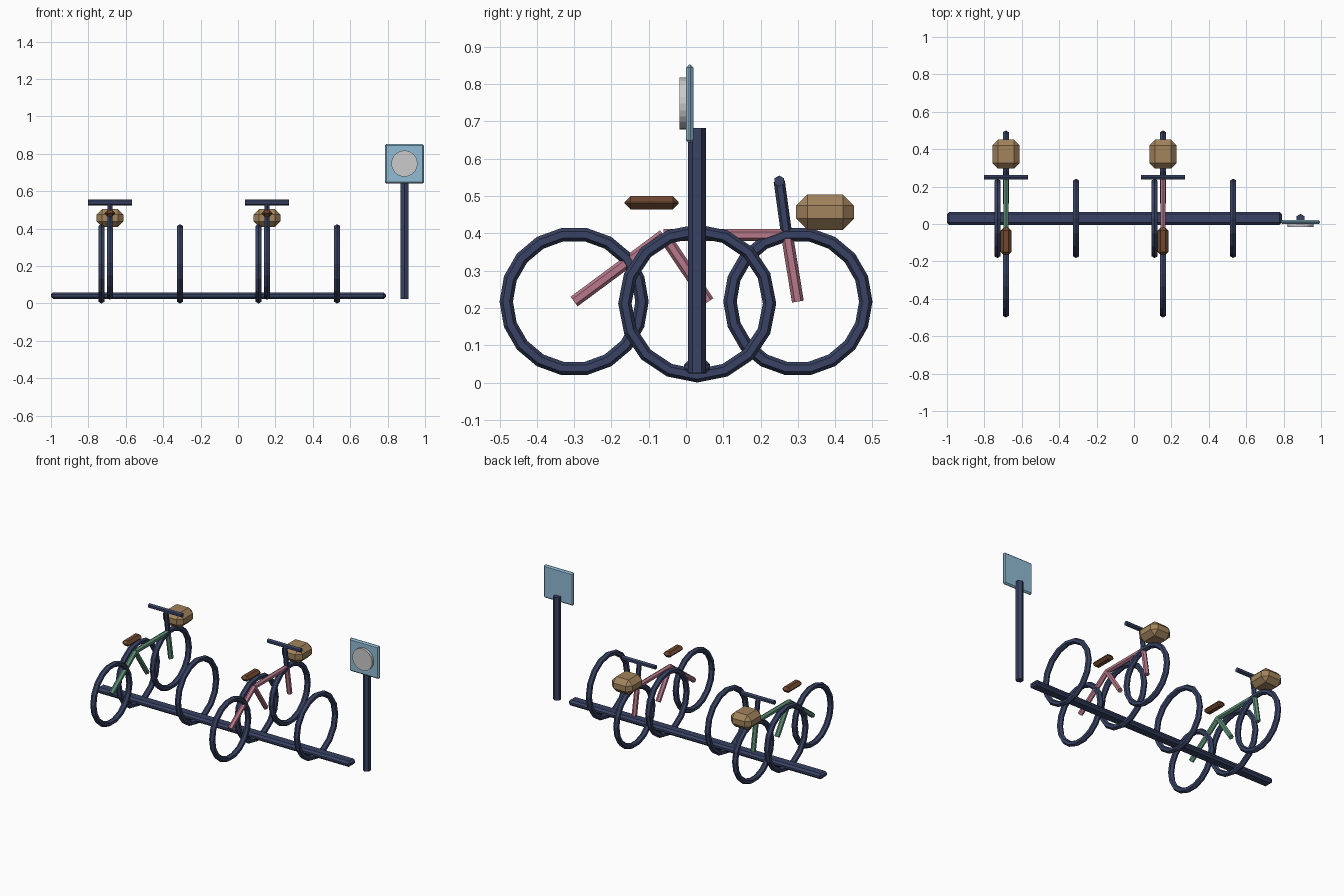
import bpy, math
from mathutils import Vector

if "Cube" in bpy.data.objects:
    bpy.data.objects.remove(bpy.data.objects["Cube"])


def material(name, rgb):
    m = bpy.data.materials.new(name)
    m.diffuse_color = (*rgb, 1)
    m.use_nodes = True
    m.node_tree.nodes["Principled BSDF"].inputs["Base Color"].default_value = m.diffuse_color
    return m


NAVY = material("navy", (0.04, 0.055, 0.125))
PINK = material("pink", (0.48, 0.19, 0.26))
GREEN = material("green", (0.11, 0.27, 0.18))
BROWN = material("brown", (0.16, 0.065, 0.03))
WICKER = material("wicker", (0.36, 0.23, 0.11))
BLUE = material("blue", (0.28, 0.50, 0.66))


def finish(name, mat):
    o = bpy.context.object
    o.name = name
    if mat:
        o.data.materials.append(mat)
    return o


def box(name, loc, size, bevel, mat):
    bpy.ops.mesh.primitive_cube_add(size=1, location=loc)
    o = finish(name, mat)
    o.scale = size
    bpy.ops.object.transform_apply(location=False, rotation=False, scale=True)
    b = o.modifiers.new("bevel", "BEVEL")
    b.width, b.segments = bevel, 1
    return o


def tube(name, a, b, r, mat, sides=6):
    a, b = Vector(a), Vector(b)
    bpy.ops.mesh.primitive_cylinder_add(vertices=sides, radius=r, depth=(b - a).length,
                                        location=(a + b) / 2)
    o = finish(name, mat)
    o.rotation_euler = (b - a).to_track_quat("Z", "Y").to_euler()
    return o


def ring(name, loc, outer, minor, sides):
    bpy.ops.mesh.primitive_torus_add(major_radius=outer - minor, minor_radius=minor,
                                     major_segments=sides, minor_segments=6,
                                     location=loc, rotation=(0, math.pi / 2, 0))
    o = finish(name, NAVY)
    # put a vertex of the ring on the y axis direction
    o.rotation_euler = (math.pi / 2, 0, math.pi / 2)
    return o


def bike(tag, x, paint):
    rear, front = (x, -0.30, 0.217), (x, 0.30, 0.217)
    saddle, head = (x, -0.06, 0.395), (x, 0.27, 0.395)
    for n, hub in (("rear", rear), ("front", front)):
        ring(f"{tag}_{n}_wheel", hub, 0.20, 0.018, 18)
    # painted frame
    tube(f"{tag}_rear_stay", rear, saddle, 0.016, paint)
    tube(f"{tag}_seat_tube", saddle, (x, 0.06, 0.217), 0.016, paint)
    tube(f"{tag}_top_tube", saddle, head, 0.016, paint)
    tube(f"{tag}_fork", (x, 0.27, 0.40), front, 0.016, paint)
    # steering, seat and basket
    tube(f"{tag}_stem", head, (x, 0.25, 0.54), 0.015, NAVY)
    tube(f"{tag}_handlebar", (x - 0.117, 0.25, 0.54), (x + 0.117, 0.25, 0.54), 0.015, NAVY)
    box(f"{tag}_seat", (x, -0.092, 0.482), (0.058, 0.145, 0.035), 0.016, BROWN)
    box(f"{tag}_basket", (x, 0.373, 0.457), (0.145, 0.155, 0.095), 0.03, WICKER)


# rack: ground rail and wheel hoops
box("rack_rail", (-0.105, 0.03, 0.042), (1.79, 0.07, 0.036), 0.012, NAVY)
for i in range(4):
    ring(f"rack_hoop_{i + 1}", (-0.73 + 0.42 * i, 0.03, 0.212), 0.212, 0.018, 16)

bike("green_bike", -0.685, GREEN)
bike("pink_bike", 0.155, PINK)

# sign with a round disc on the front
tube("sign_post", (0.89, 0.03, 0.025), (0.89, 0.03, 0.683), 0.024, NAVY)
box("sign_panel", (0.89, 0.01, 0.747), (0.21, 0.021, 0.21), 0.008, BLUE)
tube("sign_disc", (0.89, -0.017, 0.748), (0.89, 0.002, 0.748), 0.07, None, 24)
